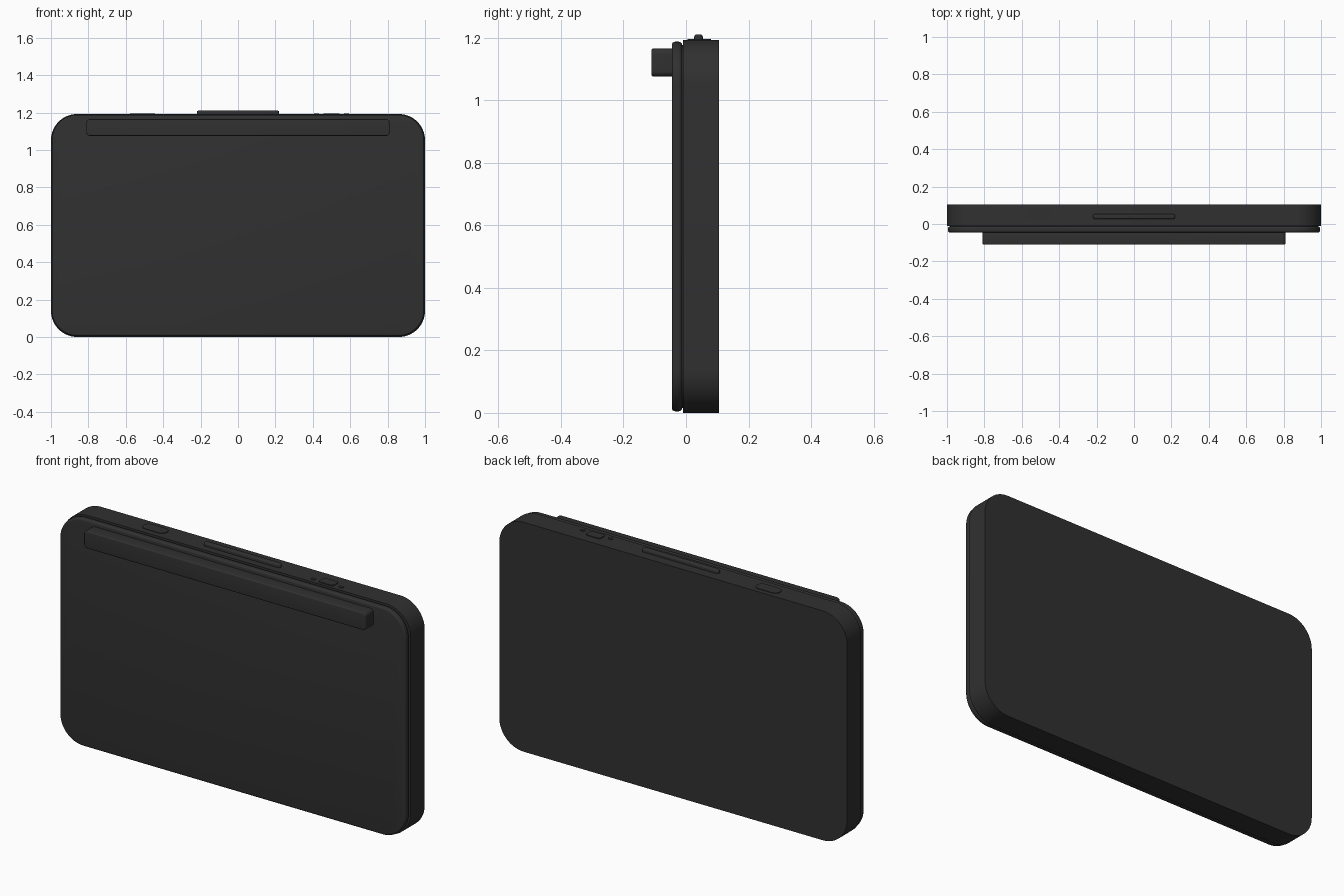
import bpy, bmesh, math
from mathutils import Vector

cube = bpy.data.objects.get("Cube")
if cube:
    bpy.data.objects.remove(cube, do_unlink=True)


def material(name, value):
    mat = bpy.data.materials.new(name)
    mat.use_nodes = True
    color = (value, value, value, 1)
    mat.diffuse_color = color
    mat.node_tree.nodes["Principled BSDF"].inputs["Base Color"].default_value = color
    return mat


dark = material("dark grey plastic", 0.03)


def slab(name, center, width, height, radius, depth, axis, rim=0.0, steps=10):
    """Rounded rectangle extruded along 'y' (upright) or 'z' (lying), centred on center."""
    bm = bmesh.new()
    verts = []
    corners = [(1, 1), (-1, 1), (-1, -1), (1, -1)]
    for i, (sx, sy) in enumerate(corners):
        for k in range(steps + 1):
            a = math.pi / 2 * (i + k / steps)
            u = sx * (width / 2 - radius) + radius * math.cos(a)
            v = sy * (height / 2 - radius) + radius * math.sin(a)
            co = (u, -depth / 2, v) if axis == "y" else (u, v, -depth / 2)
            verts.append(bm.verts.new(co))
    face = bm.faces.new(verts)
    out = bmesh.ops.extrude_face_region(bm, geom=[face])
    moved = [g for g in out["geom"] if isinstance(g, bmesh.types.BMVert)]
    shift = Vector((0, depth, 0)) if axis == "y" else Vector((0, 0, depth))
    bmesh.ops.translate(bm, verts=moved, vec=shift)
    bmesh.ops.recalc_face_normals(bm, faces=bm.faces)
    # Round both rims of the extrusion
    if rim:
        caps = [f for f in bm.faces if len(f.verts) > 4]
        edges = list({e for f in caps for e in f.edges})
        bmesh.ops.bevel(bm, geom=edges, offset=rim, segments=4, profile=0.5,
                        affect="EDGES", clamp_overlap=True)
    mesh = bpy.data.meshes.new(name)
    bm.to_mesh(mesh)
    bm.free()
    mesh.materials.append(dark)
    obj = bpy.data.objects.new(name, mesh)
    obj.location = center
    bpy.context.collection.objects.link(obj)
    bpy.ops.object.select_all(action="DESELECT")
    obj.select_set(True)
    bpy.context.view_layer.objects.active = obj
    bpy.ops.object.shade_smooth_by_angle(angle=math.radians(35))
    return obj


TOP = 1.192
MID = TOP / 2

# Main case, sharp edged, and the softer front plate
slab("main_case", (0, 0.0475, MID), 2.0, TOP, 0.14, 0.115, "y", steps=16)
slab("seam_core", (0, -0.012, MID), 1.97, TOP - 0.03, 0.125, 0.01, "y", steps=16)
slab("front_plate", (0, -0.029, MID), 1.99, TOP - 0.01, 0.135, 0.033, "y", rim=0.011, steps=16)

# Long bar across the upper front
slab("front_bar", (0, -0.074, 1.12), 1.62, 0.09, 0.018, 0.072, "y", rim=0.006)

# Raised handle on the top edge
slab("top_handle", (0, 0.04, TOP + 0.004), 0.44, 0.028, 0.0135, 0.028, "z", rim=0.008)

# Low controls on the top edge
slab("round_button", (-0.51, 0.05, TOP), 0.135, 0.06, 0.029, 0.006, "z")
slab("square_button", (0.5, 0.03, TOP), 0.085, 0.05, 0.012, 0.008, "z")
for x in (0.42, 0.58):
    slab("small_button", (x, 0.02, TOP), 0.025, 0.018, 0.008, 0.006, "z")
